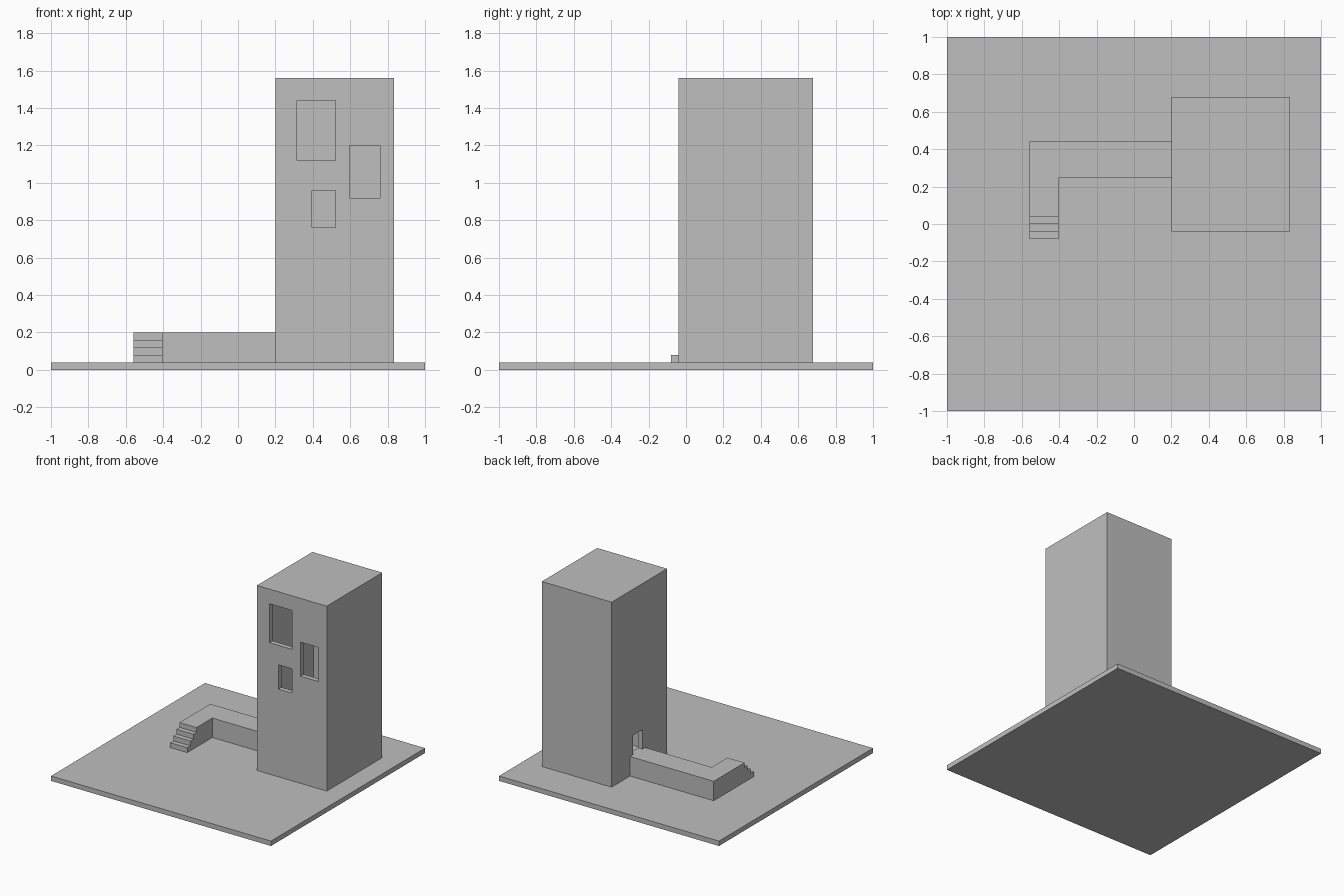
import bpy
import bmesh
from mathutils import Vector

if "Cube" in bpy.data.objects:
    bpy.data.objects.remove(bpy.data.objects["Cube"], do_unlink=True)

# Single plain grey material
grey = bpy.data.materials.new("plain_grey")
grey.use_nodes = True
COLOUR = (0.52, 0.52, 0.52, 1.0)
grey.diffuse_color = COLOUR
grey.node_tree.nodes["Principled BSDF"].inputs["Base Color"].default_value = COLOUR


def add_object(name, bm):
    bmesh.ops.recalc_face_normals(bm, faces=bm.faces)
    mesh = bpy.data.meshes.new(name)
    bm.to_mesh(mesh)
    bm.free()
    mesh.materials.append(grey)
    obj = bpy.data.objects.new(name, mesh)
    bpy.context.collection.objects.link(obj)
    return obj


def box(name, low, high):
    """Box between two opposite corners."""
    low, high = Vector(low), Vector(high)
    bm = bmesh.new()
    bmesh.ops.create_cube(bm, size=1)
    for v in bm.verts:
        v.co = (low + high) / 2 + v.co * (high - low)
    return add_object(name, bm)


def prism(name, outline, direction):
    """Extrude a closed outline along a direction."""
    bm = bmesh.new()
    face = bm.faces.new([bm.verts.new(p) for p in outline])
    new = bmesh.ops.extrude_face_region(bm, geom=[face])["geom"]
    bmesh.ops.translate(bm, vec=direction,
                        verts=[g for g in new if isinstance(g, bmesh.types.BMVert)])
    return add_object(name, bm)


def cut(target, low, high):
    """Subtract a box from the target and discard the cutter."""
    cutter = box("cutter", low, high)
    cutter.hide_render = True
    mod = target.modifiers.new("cut", 'BOOLEAN')
    mod.operation = 'DIFFERENCE'
    mod.solver = 'EXACT'
    mod.object = cutter
    bpy.context.view_layer.objects.active = target
    bpy.ops.object.modifier_apply(modifier=mod.name)
    bpy.data.objects.remove(cutter, do_unlink=True)


BASE, DECK, WALL = 0.04, 0.20, 0.04

# Ground slab
box("ground_slab", (-1, -1, 0), (1, 1, BASE))

# Hollow tower
X0, X1, Y0, Y1, TOP = 0.20, 0.835, -0.04, 0.68, 1.56
tower = box("tower", (X0, Y0, BASE), (X1, Y1, TOP))
cut(tower, (X0 + WALL, Y0 + WALL, BASE + 0.01), (X1 - WALL, Y1 - WALL, TOP - WALL))

# Front window openings: x range, z range
for xa, xb, za, zb in [(0.315, 0.52, 1.12, 1.44),
                       (0.595, 0.76, 0.92, 1.20),
                       (0.395, 0.52, 0.76, 0.96)]:
    cut(tower, (xa, Y0 - 0.05, za), (xb, Y0 + WALL + 0.02, zb))

# Doorway from the walkway into the tower
cut(tower, (X0 - 0.05, 0.28, DECK), (X0 + WALL + 0.02, 0.40, 0.36))

# L-shaped raised walkway
LX0, LX1, STEP_Y = -0.56, -0.405, 0.04
plan = [(LX0, STEP_Y), (LX1, STEP_Y), (LX1, 0.245), (X0, 0.245), (X0, 0.44), (LX0, 0.44)]
prism("walkway", [(x, y, BASE) for x, y in plan], (0, 0, DECK - BASE))

# Stairs as one stepped profile
STEP = 0.04
profile = [(STEP_Y, BASE)]
for i in range(3):
    y, z = STEP_Y - STEP * i, DECK - STEP * (i + 1)
    profile += [(y, z), (y - STEP, z)]
profile.append((STEP_Y - 3 * STEP, BASE))
prism("stairs", [(LX0, y, z) for y, z in profile], (LX1 - LX0, 0, 0))
